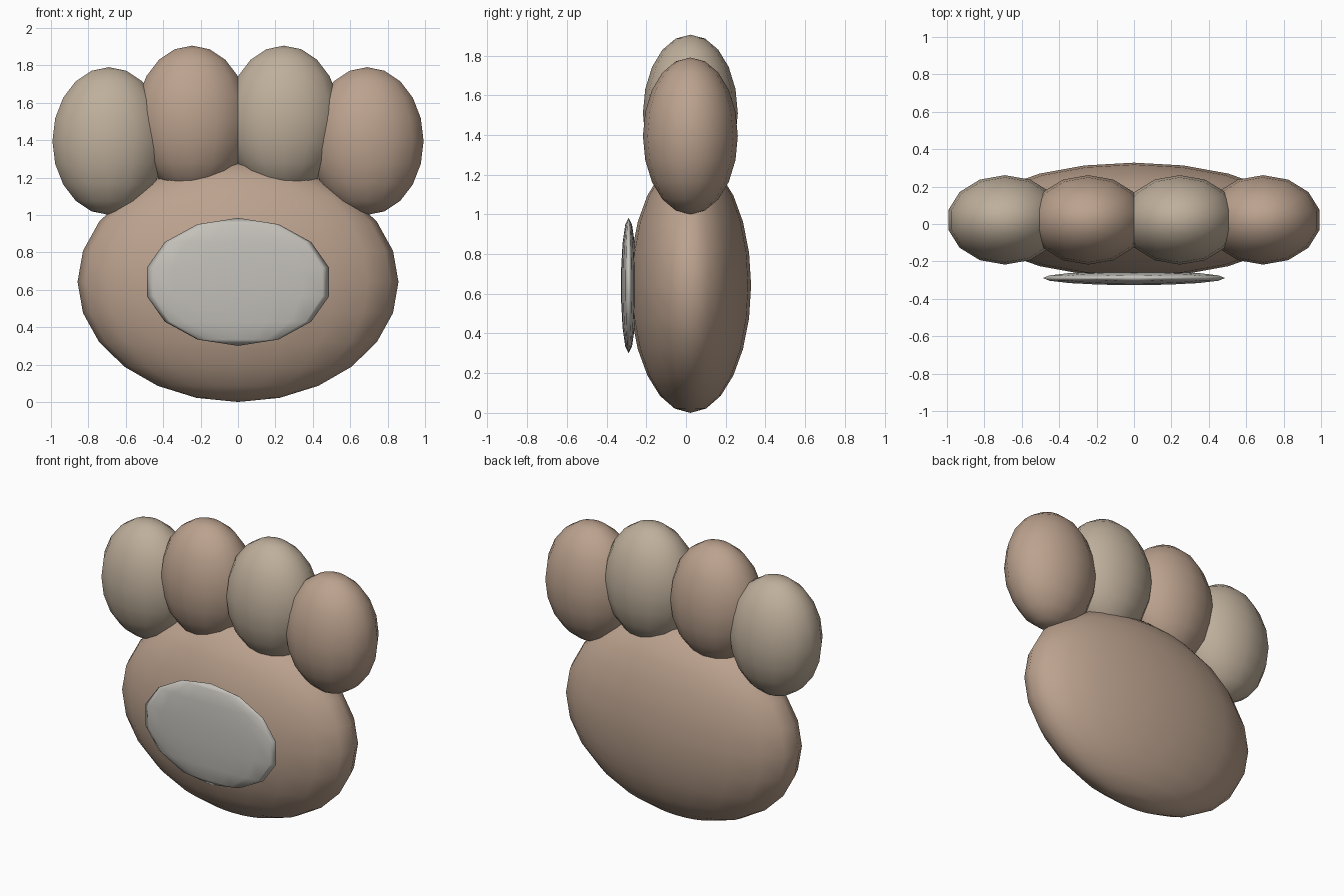
import bpy

if "Cube" in bpy.data.objects:
    bpy.data.objects.remove(bpy.data.objects["Cube"])


def material(name, rgb):
    m = bpy.data.materials.new(name)
    m.diffuse_color = (*rgb, 1)
    m.use_nodes = True
    m.node_tree.nodes["Principled BSDF"].inputs["Base Color"].default_value = m.diffuse_color
    return m


def ellipsoid(name, centre, radii, segments, rings, mat):
    bpy.ops.mesh.primitive_uv_sphere_add(
        segments=segments, ring_count=rings, radius=1, location=centre)
    ob = bpy.context.object
    ob.name = name
    ob.scale = radii
    bpy.ops.object.transform_apply(location=False, rotation=False, scale=True)
    bpy.ops.object.shade_smooth()
    ob.data.materials.append(mat)
    return ob


brown = material("brown_fur", (0.50, 0.36, 0.27))
tan = material("tan_fur", (0.52, 0.43, 0.33))
grey = material("pad_grey", (0.55, 0.53, 0.49))

# Main palm
ellipsoid("palm", (0, 0.022, 0.642), (0.858, 0.306, 0.642), 20, 12, brown)

# Thin pad on the front of the palm
ellipsoid("palm_pad", (0, -0.289, 0.642), (0.50, 0.039, 0.342), 16, 7, grey)

# Four toes, left to right, with alternating tints
toe_radii = (0.31, 0.239, 0.395)
toes = [("outer_toe_left", -0.69, 1.395, tan),
        ("inner_toe_left", -0.245, 1.51, brown),
        ("inner_toe_right", 0.245, 1.51, tan),
        ("outer_toe_right", 0.69, 1.395, brown)]
for name, x, z, mat in toes:
    ellipsoid(name, (x, 0.022, z), toe_radii, 14, 10, mat)
